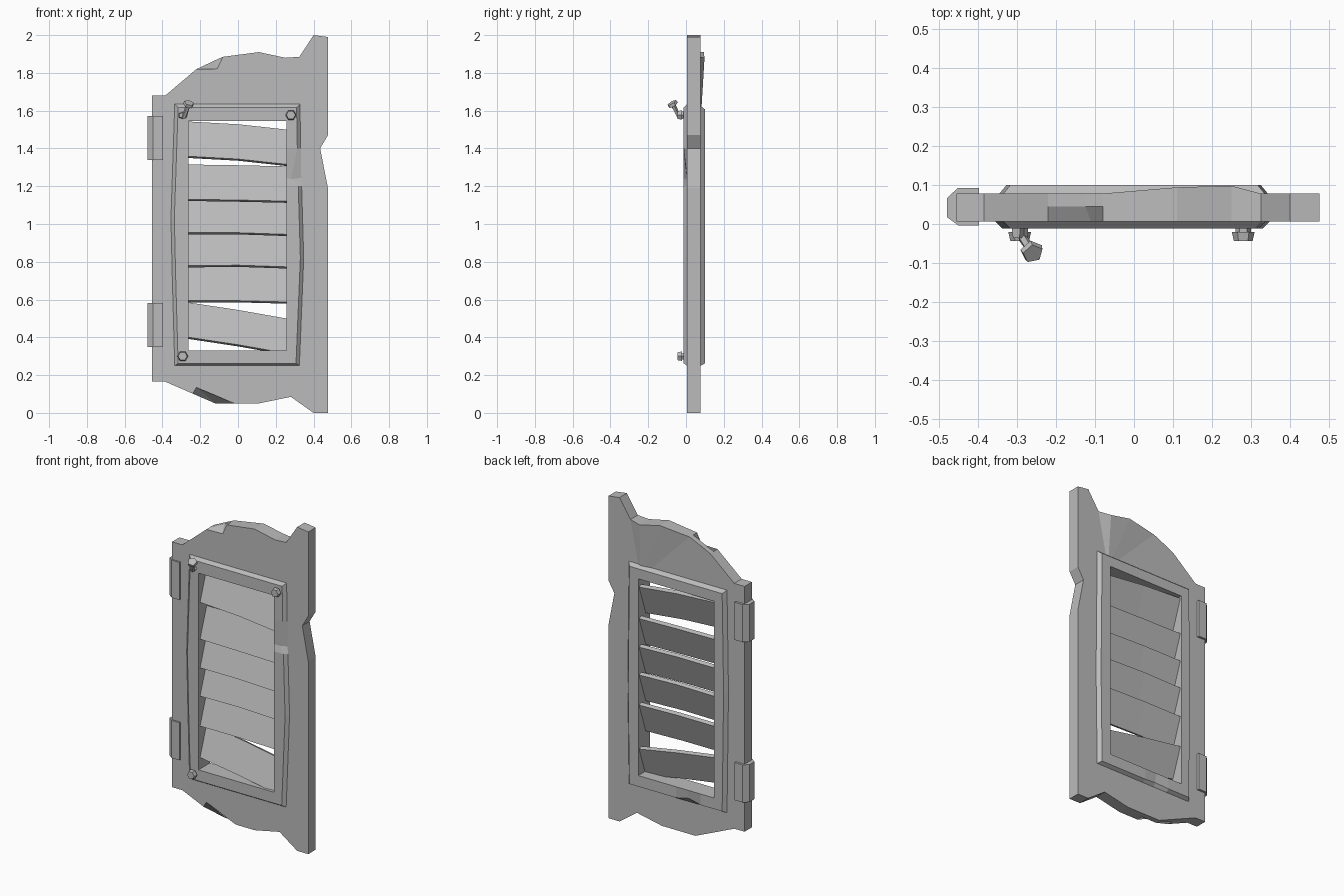
import bpy, bmesh, math
from mathutils import Vector

cube = bpy.data.objects.get("Cube")
if cube:
    bpy.data.objects.remove(cube)

mat = bpy.data.materials.new("plain grey")
mat.use_nodes = True
GREY = (0.5, 0.5, 0.5, 1)
mat.diffuse_color = GREY
mat.node_tree.nodes["Principled BSDF"].inputs["Base Color"].default_value = GREY

FRONT, BACK = 0.006, 0.078
HX0, HX1, HZ0, HZ1 = -0.262, 0.256, 0.33, 1.545   # louvre opening


def finish(name, bm):
    bmesh.ops.recalc_face_normals(bm, faces=bm.faces[:])
    me = bpy.data.meshes.new(name)
    bm.to_mesh(me)
    bm.free()
    me.materials.append(mat)
    ob = bpy.data.objects.new(name, me)
    bpy.context.collection.objects.link(ob)
    return ob


def ring(bm, pts):
    return [bm.verts.new(p) for p in pts]


def bridge(bm, a, b):
    n = len(a)
    for i in range(n):
        j = (i + 1) % n
        bm.faces.new((a[i], a[j], b[j], b[i]))


def loft(name, rings):
    """Closed solid through successive rings, capped at both ends."""
    bm = bmesh.new()
    rs = [ring(bm, r) for r in rings]
    for a, b in zip(rs, rs[1:]):
        bridge(bm, a, b)
    bm.faces.new(rs[0])
    bm.faces.new(rs[-1])
    return finish(name, bm)


def disc(centre, axis, radius, sides):
    q = Vector(axis).to_track_quat('Z', 'Y')
    return [Vector(centre) + q @ Vector((radius * math.cos(t), radius * math.sin(t), 0))
            for t in (2 * math.pi * i / sides for i in range(sides))]


# Door panel: carved outline with chipped edges and a rectangular opening
outline = [(-.455, .165), (-.385, .165), (-.24, .102), (-.12, .05), (-.02, .05),
           (.11, .05), (.28, .085), (.40, 0), (.476, 0), (.476, 1.19), (.435, 1.40),
           (.476, 1.47), (.476, 1.99), (.40, 2), (.325, 1.885), (.25, 1.88),
           (.11, 1.91), (-.08, 1.885), (-.125, 1.865), (-.22, 1.82),
           (-.385, 1.68), (-.455, 1.68)]
chips = {(-.12, .05): (-.22, .135), (-.125, 1.865): (-.11, 1.822)}
bulge = {(.25, 1.88): .098, (.11, 1.91): .094}
hole = [(HX0, HZ0), (HX1, HZ0), (HX1, HZ1), (HX0, HZ1)]


def panel():
    bm = bmesh.new()
    front = [chips.get(p, p) for p in outline]
    outer = [ring(bm, [(x, y, z) for x, z in pts])
             for pts, y in ((front, FRONT), (outline, .045), (outline, BACK))]
    inner = [ring(bm, [(x, y, z) for x, z in hole]) for y in (FRONT, BACK)]
    for o, h in ((outer[0], inner[0]), (outer[2], inner[1])):
        edges = [bm.edges.new((r[i - 1], r[i])) for r in (o, h) for i in range(len(r))]
        bmesh.ops.triangle_fill(bm, edges=edges, use_beauty=True, normal=(0, 1, 0))
    bridge(bm, outer[0], outer[1])
    bridge(bm, outer[1], outer[2])
    bridge(bm, inner[0], inner[1])
    for p, v in zip(outline, outer[2]):
        v.co.y = bulge.get(p, BACK)
    finish("door_panel", bm)


panel()


# Raised trim around the opening, with a chamfered outer edge
def trim(name, pts, y0, y1, chip, chip_to):
    def clamp(x, z):
        return min(max(x, HX0), HX1), min(max(z, HZ0), HZ1)

    def inset(x, z):
        sx = math.copysign(.018, x) if abs(x) > .3 else 0
        sz = .012 if z < .4 else -.018 if z > 1.5 else 0
        return x - sx, z + sz

    base = [(x, y0, z) for x, z in pts]
    top = []
    for p in pts:
        x, z = inset(*p)
        top.append(chip_to if p == chip else (x, y1, z))
    inn = [clamp(*p) for p in pts]
    bm = bmesh.new()
    rs = [ring(bm, r) for r in (base, top, [(x, y1, z) for x, z in inn],
                                [(x, y0, z) for x, z in inn])]
    for i in range(4):
        bridge(bm, rs[i], rs[(i + 1) % 4])
    finish(name, bm)


trim("front_trim",
     [(-.335, .25), (.325, .25), (.348, .82), (.337, 1.2), (.335, 1.245), (.332, 1.4),
      (.328, 1.635), (-.335, 1.635), (-.355, 1.03), (-.348, .72)],
     FRONT, -.012, (.335, 1.245), (.282, .002, 1.237))
trim("back_trim",
     [(-.335, .25), (-.17, .25), (-.08, .25), (0, .25), (.335, .25), (.343, .85),
      (.335, 1.625), (-.335, 1.625), (-.345, 1.0)],
     BACK, .1, (-.08, .25), (-.08, .088, .275))

# Louvre slats leaning back at the top: left / middle / right bottom heights
slats = [(1.35, 1.335, 1.306), (1.122, 1.118, 1.112), (.945, .945, .936),
         (.77, .773, .764), (.585, .585, .578), (.393, .352, .305)]
for i, heights in enumerate(slats):
    rings = []
    for x, z in zip((HX0 - .01, 0, HX1 + .01), heights):
        rings.append([(x, .004, z + .009), (x, .027, z),
                      (x, .092, z + .184), (x, .069, z + .193)])
    loft("slat_%d" % (i + 1), rings)

# Hinge blocks on the right edge
for name, z0, z1 in (("upper_hinge", 1.34, 1.572), ("lower_hinge", .35, .582)):
    prof = [(-.48, .018), (-.45, -.004), (-.397, -.004), (-.397, .092),
            (-.452, .092), (-.48, .066)]
    loft(name, [[(x, y, z) for x, y in prof] for z in (z0, z1)])

# Hexagonal bolts on the front trim
for name, x, z in (("upper_bolt", .28, 1.577), ("lower_bolt", -.293, .3)):
    loft(name, [disc((x, y, z), (0, -1, 0), r, 6)
                for y, r in ((-.005, .02), (-.02, .02), (-.021, .029), (-.044, .024))])

# Bent nail pulled out of the upper corner
path = [(-.285, -.005, 1.57), (-.285, -.036, 1.567), (-.262, -.07, 1.632)]
axes = [(0, -1, 0), (.1, -.8, .5), (.25, -.5, .8)]
loft("bent_nail_shaft", [disc(p, a, .013, 5) for p, a in zip(path, axes)])
tip, direction = Vector(path[-1]), Vector(axes[-1]).normalized()
loft("bent_nail_head", [disc(tip + direction * d, direction, r, 5)
                        for d, r in ((-.004, .03), (.012, .027))])
loft("bent_nail_collar", [disc((-.298, y, 1.575), (0, -1, 0), r, 5)
                          for y, r in ((-.005, .02), (-.036, .015))])
